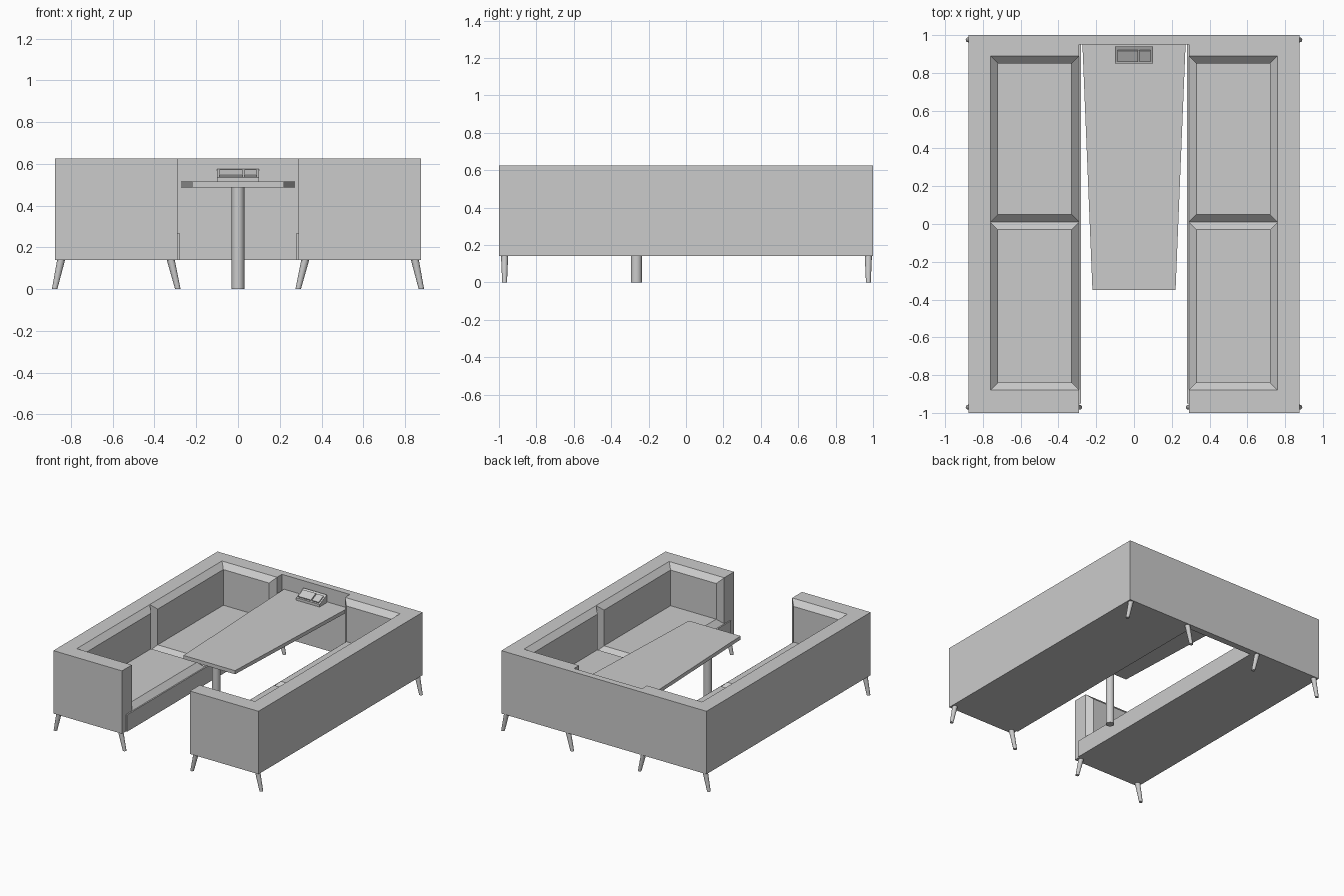
import bpy, bmesh
from mathutils import Vector

if "Cube" in bpy.data.objects:
    bpy.data.objects.remove(bpy.data.objects["Cube"])


def finish(name, bm, mirror=False, smooth=False, recalc=True):
    if recalc:
        bmesh.ops.recalc_face_normals(bm, faces=bm.faces[:])
    me = bpy.data.meshes.new(name)
    bm.to_mesh(me)
    bm.free()
    ob = bpy.data.objects.new(name, me)
    bpy.context.collection.objects.link(ob)
    if mirror:
        ob.modifiers.new("Mirror", 'MIRROR').use_mirror_merge = False
    if smooth:
        bpy.ops.object.select_all(action='DESELECT')
        ob.select_set(True)
        bpy.context.view_layer.objects.active = ob
        bpy.ops.object.shade_smooth_by_angle()
    return ob


def prism(name, pts, vec, mirror=False):
    """Extrude a planar outline along vec."""
    bm = bmesh.new()
    f = bm.faces.new([bm.verts.new(p) for p in pts])
    r = bmesh.ops.extrude_face_region(bm, geom=[f], use_keep_orig=True)
    bmesh.ops.translate(bm, vec=vec, verts=[g for g in r["geom"] if isinstance(g, bmesh.types.BMVert)])
    return finish(name, bm, mirror)


def box(name, x0, x1, y0, y1, z0, z1, mirror=False):
    return prism(name, [(x0, y0, z0), (x1, y0, z0), (x1, y1, z0), (x0, y1, z0)], (0, 0, z1 - z0), mirror)


def cushion(name, base, n, sides):
    """Pad with mitred 45 degree edges; only the exposed sides are made."""
    bm = bmesh.new()
    base, n = [Vector(p) for p in base], Vector(n)
    c = 0.04
    top = []
    for i, p in enumerate(base):
        a = (base[i - 1] - p).normalized()
        b = (base[(i + 1) % 4] - p).normalized()
        top.append(p + (a + b + n) * c)
    quads = [top] + [[base[i], base[(i + 1) % 4], top[(i + 1) % 4], top[i]] for i in sides]
    for q in quads:
        f = bm.faces.new([bm.verts.new(p) for p in q])
        f.normal_update()
        if f.normal.dot(n) < 0:
            f.normal_flip()
    bmesh.ops.remove_doubles(bm, verts=bm.verts[:], dist=1e-5)
    return finish(name, bm, True, recalc=False)


ZB, ZS, ZT = 0.14, 0.27, 0.625      # underside, seat edge, rim
XI, XB, XO = 0.29, 0.76, 0.875      # bench front, backrest, outside
YF, YM, YR = -0.88, 0.01, 0.89      # front arm, seam, rear arm

# Surrounding shell, one U-shaped outline
half = [(XO, 1), (XO, -1), (XI, -1), (XI, YF), (XB, YF), (XB, YR), (XI, YR), (XI, 0.95)]
outline = half + [(-x, y) for x, y in reversed(half)]
prism("sofa_shell", [(x, y, ZB) for x, y in outline], (0, 0, ZT - ZB))

# Bench floor and seat front board
box("bench_floor", XI, XB, YF, YR, ZB, ZB + 0.01, True)
box("seat_front_board", 0.28, XI, -0.95, 0.95, ZB, ZS, True)

# Seat and back cushions, two bays per bench
for bay, y0, y1, mid in (("front", YF, YM, 2), ("rear", YM, YR, 0)):
    cushion(bay + "_seat", [(XI, y0, ZS), (XB, y0, ZS), (XB, y1, ZS), (XI, y1, ZS)], (0, 0, 1), (3, mid))
    cushion(bay + "_back_cushion", [(XB, y0, ZS), (XB, y0, ZT), (XB, y1, ZT), (XB, y1, ZS)],
            (-1, 0, 0), (1, 2 if mid == 2 else 0))
# NB: side 0 lies at y0, side 2 at y1
for end, y, d in (("front", YF, 1), ("rear", YR, -1)):
    cushion(end + "_arm_cushion", [(XI, y, ZS), (XB, y, ZS), (XB, y, ZT), (XI, y, ZT)], (0, d, 0), (2, 3))

# Splayed tapered legs
for nm, xt, xb in (("outer", 0.847, 0.878), ("inner", 0.322, 0.288)):
    for end, y in (("front", -0.97), ("rear", 0.975)):
        bm = bmesh.new()
        bmesh.ops.create_cone(bm, cap_ends=True, segments=16, radius1=0.013, radius2=0.019, depth=ZB)
        for v in bm.verts:
            v.co += Vector((xt if v.co.z > 0 else xb, y, ZB / 2))
        finish(f"{end}_{nm}_leg", bm, True, smooth=True)

# Table top and post
prism("table_top", [(-0.22, -0.35, 0.487), (0.22, -0.35, 0.487), (0.273, 0.95, 0.487), (-0.273, 0.95, 0.487)],
      (0, 0, 0.028))
bm = bmesh.new()
bmesh.ops.create_cone(bm, cap_ends=True, segments=32, radius1=0.03, radius2=0.03, depth=0.487)
bmesh.ops.translate(bm, vec=(0, -0.265, 0.2435), verts=bm.verts[:])
finish("table_post", bm, smooth=True)

# Sloped power unit with two raised insets
box("power_unit_base", -0.1, 0.1, 0.85, 0.94, 0.515, 0.535)
prism("power_unit_wedge", [(-0.1, 0.855, 0.535), (-0.1, 0.94, 0.535), (-0.1, 0.94, 0.575)], (0.2, 0, 0))
for nm, x0, x1 in (("wide", -0.088, 0.022), ("narrow", 0.03, 0.088)):
    prism(nm + "_socket", [(x0, 0.86, 0.538), (x0, 0.92, 0.566), (x0, 0.917, 0.574), (x0, 0.857, 0.546)],
          (x1 - x0, 0, 0))
